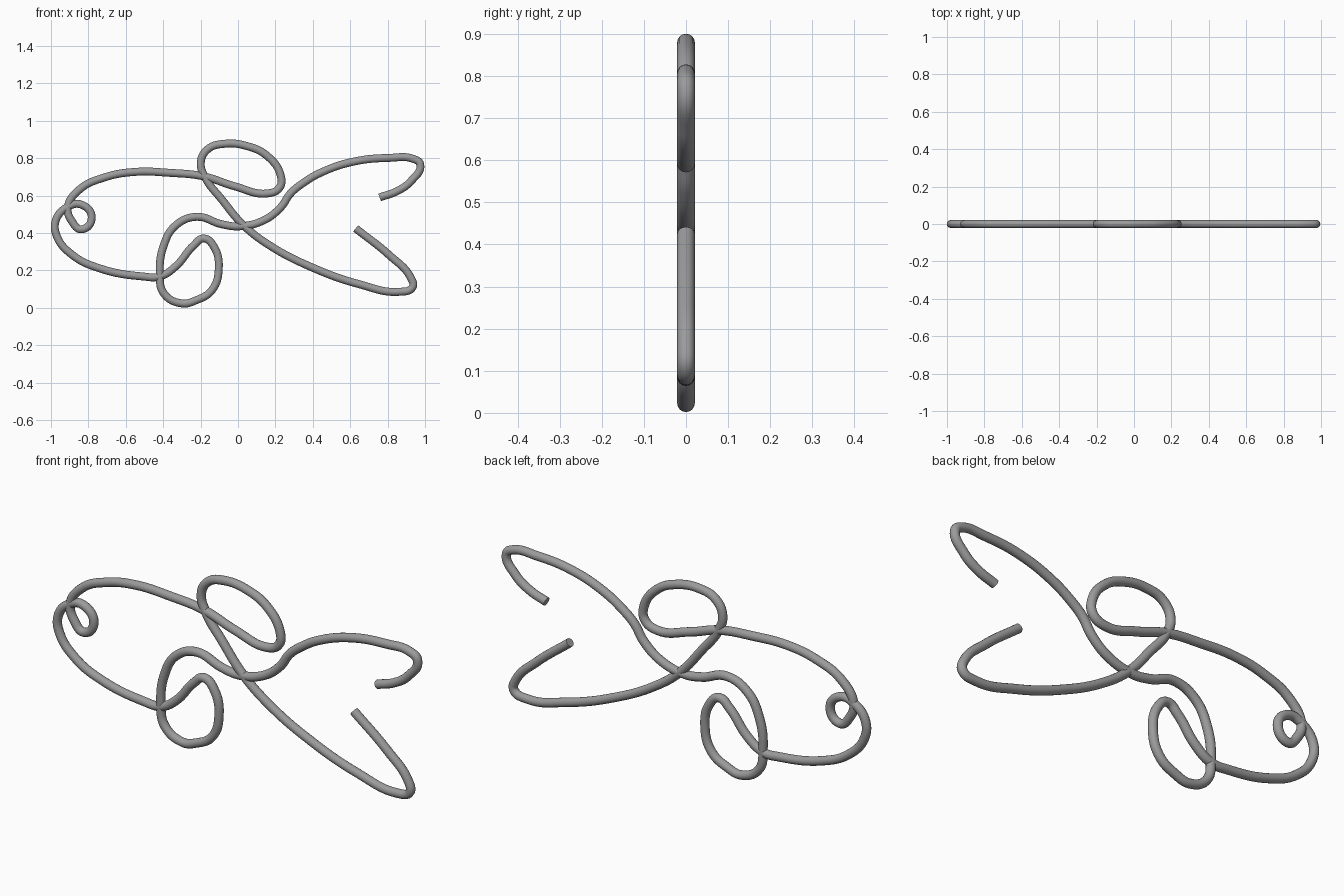
import bpy
import math

cube = bpy.data.objects.get("Cube")
if cube:
    bpy.data.objects.remove(cube, do_unlink=True)

WIRE_RADIUS = 0.021
UNIT = 0.001  # the path is written in thousandths, as (x, z) in the y = 0 plane

# One continuous wire, bent section by section from tail tip to tail tip
upper_tail = [(757, 591), (848, 623), (923, 676), (974, 768), (933, 798),
              (810, 802), (623, 783), (447, 725), (346, 666), (281, 612),
              (228, 537), (137, 468), (9, 436)]
rear_belly = [(-87, 447), (-221, 487), (-333, 441), (-397, 334), (-418, 179)]
lower_fin = [(-397, 78), (-301, 24), (-226, 40), (-140, 94), (-103, 206),
             (-130, 329), (-183, 371), (-237, 334), (-333, 222), (-418, 168)]
front_belly = [(-509, 168), (-739, 211), (-883, 281), (-968, 382)]
nose = [(-974, 468), (-915, 537)]
eye_loop = [(-840, 553), (-782, 484), (-835, 420), (-888, 463), (-910, 537)]
back = [(-846, 634), (-712, 698), (-552, 727), (-365, 722), (-183, 703)]
upper_fin = [(-18, 650), (159, 612), (223, 644), (228, 709), (159, 810),
             (52, 864), (-76, 877), (-162, 848), (-199, 778), (-173, 693)]
lower_tail = [(-87, 580), (30, 441), (169, 334), (383, 222), (650, 126),
              (864, 86), (933, 110), (923, 163), (810, 281), (629, 425)]

path = (upper_tail + rear_belly + lower_fin + front_belly + nose
        + eye_loop + back + upper_fin + lower_tail)


def make_material(name, colour):
    """Plain flat material with matching viewport and render colour."""
    material = bpy.data.materials.new(name)
    material.use_nodes = True
    material.diffuse_color = colour
    shader = next(n for n in material.node_tree.nodes if n.type == 'BSDF_PRINCIPLED')
    shader.inputs["Base Color"].default_value = colour
    return material


def make_wire(name, points, radius, material):
    """Round wire swept along a smooth path, with closed ends."""
    curve = bpy.data.curves.new(name, 'CURVE')
    curve.dimensions = '3D'
    curve.resolution_u = 8
    curve.bevel_depth = radius
    curve.bevel_resolution = 6
    curve.use_fill_caps = True
    spline = curve.splines.new('BEZIER')
    spline.bezier_points.add(len(points) - 1)
    for knot, (x, z) in zip(spline.bezier_points, points):
        knot.co = (x * UNIT, 0, z * UNIT)
        knot.handle_left_type = knot.handle_right_type = 'AUTO'
    curve.materials.append(material)
    wire = bpy.data.objects.new(name, curve)
    bpy.context.collection.objects.link(wire)

    # Turn the sweep into a mesh, smooth along the wire and sharp at the ends
    bpy.ops.object.select_all(action='DESELECT')
    wire.select_set(True)
    bpy.context.view_layer.objects.active = wire
    bpy.ops.object.convert(target='MESH')
    bpy.ops.object.shade_smooth_by_angle(angle=math.radians(50))
    return bpy.context.object


grey = make_material("wire_grey", (0.33, 0.33, 0.33, 1))
make_wire("fish_wire", path, WIRE_RADIUS, grey)
